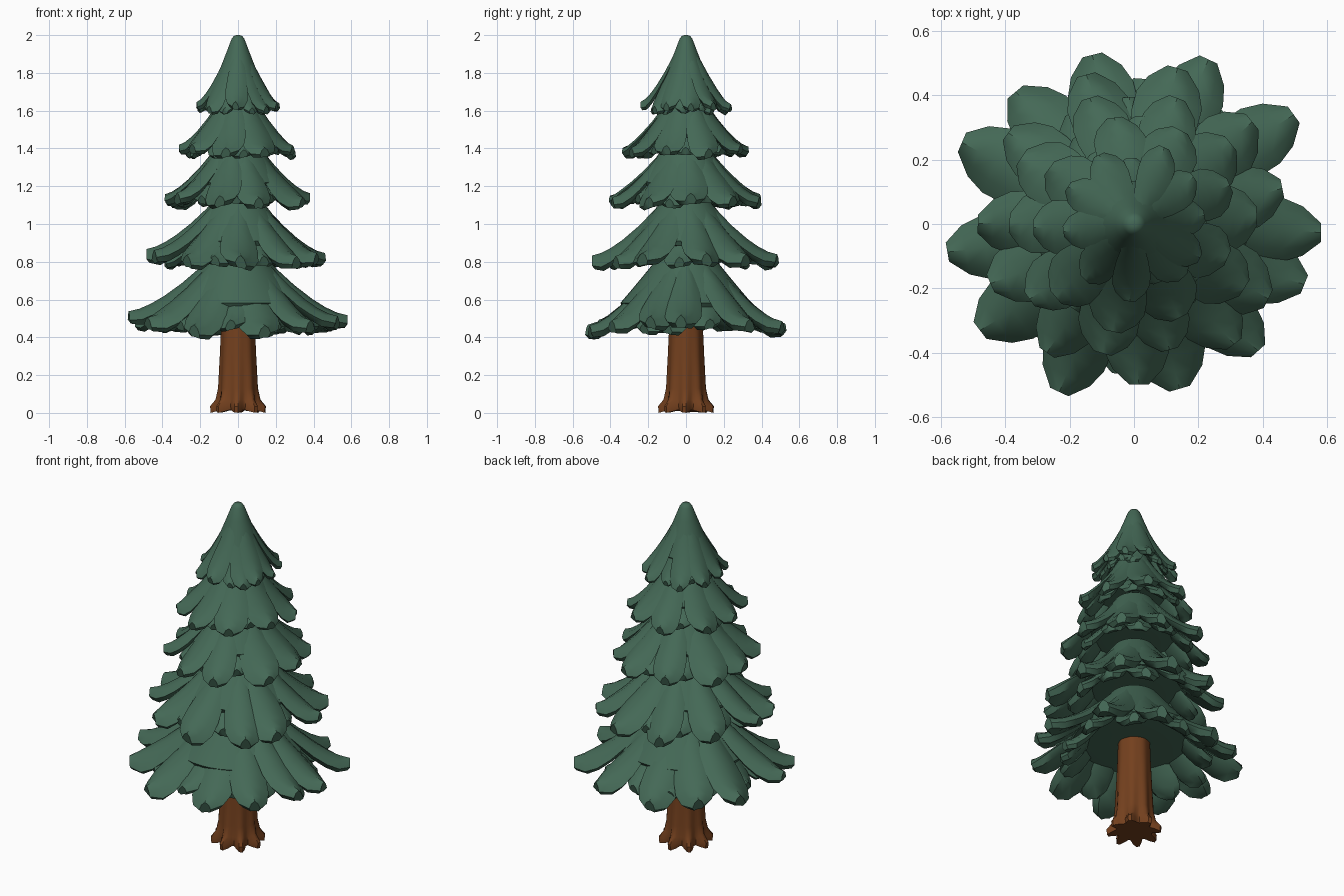
import bpy, bmesh, math, random
from math import sin, cos, pi, radians

if "Cube" in bpy.data.objects:
    bpy.data.objects.remove(bpy.data.objects["Cube"])

random.seed(4)


def material(name, rgb):
    m = bpy.data.materials.new(name)
    m.diffuse_color = (*rgb, 1)
    m.use_nodes = True
    m.node_tree.nodes["Principled BSDF"].inputs["Base Color"].default_value = m.diffuse_color
    return m


GREEN = material("needle green", (0.058, 0.14, 0.093))
BROWN = material("bark brown", (0.175, 0.052, 0.013))


def finish(name, bm, mat, angle):
    bmesh.ops.recalc_face_normals(bm, faces=bm.faces)
    me = bpy.data.meshes.new(name)
    bm.to_mesh(me)
    bm.free()
    me.materials.append(mat)
    ob = bpy.data.objects.new(name, me)
    bpy.context.collection.objects.link(ob)
    bpy.ops.object.select_all(action='DESELECT')
    ob.select_set(True)
    bpy.context.view_layer.objects.active = ob
    bpy.ops.object.shade_smooth_by_angle(angle=radians(angle))


def loft(bm, rings):
    """Skin closed rings of points and cap both ends."""
    vs = [[bm.verts.new(p) for p in ring] for ring in rings]
    n = len(vs[0])
    for a, b in zip(vs, vs[1:]):
        for i in range(n):
            j = (i + 1) % n
            bm.faces.new((a[i], a[j], b[j], b[i]))
    bm.faces.new(vs[0])
    bm.faces.new(vs[-1])


def branch(bm, ang, r0, R, ztop, ztip, power, half, thick):
    """One drooping, arched bough with a narrow blunt tip."""
    rings = []
    twist = random.uniform(-0.3, 0.3)
    skew = random.uniform(-0.25, 0.25)
    for t, w in ((0, .35), (.2, .6), (.4, .85), (.6, 1), (.75, 1), (.88, .78), (1, .3)):
        r = r0 + (R - r0) * t
        z = ztip + (ztop - ztip) * (1 - t) ** power
        hw = half * w
        th = thick * (.7 + .3 * t) * (.8 if t == 1 else 1)
        ring = []
        # arched top, then flatter underside
        for u, drop, under in ((-1, .7, 0), (-.6, .24, 0), (0, 0, 0), (.6, .24, 0), (1, .7, 0),
                               (.7, 1.05, 1), (0, 1, 1), (-.7, 1.05, 1)):
            s = u * hw
            rr = r - under * thick * .2 * t
            zz = z - drop * th + s * twist * t
            s += skew * half * t * t
            ring.append((rr * cos(ang) - s * sin(ang), rr * sin(ang) + s * cos(ang), zz))
        rings.append(ring)
    loft(bm, rings)


def tier(name, tips, r0, ztop, ztip, power, thick, tilt, width, cap=False):
    """tips: (angle in degrees, reach) for each long bough."""
    bm = bmesh.new()
    n = len(tips)
    R = sum(t[1] for t in tips) / n
    half = width * pi * R / n
    # skirt behind the boughs, closed below
    prof = []
    for t in (0, .12, .25, .38, .5):
        prof.append((r0 + (R - r0) * t, ztip + (ztop - ztip) * (1 - t) ** power - .015 - .11 * t * t))
    rb, zb = prof[-1]
    prof += [(rb * .95, zb - thick * .3), (rb * .6, zb - thick * .4), (.06, zb - thick * .35)]
    if cap:
        prof = [(.008, 2.0), (.022, 1.996), (.034, 1.98)] + prof[1:]
    loft(bm, [[(r * cos(2 * pi * i / 40), r * sin(2 * pi * i / 40), z) for i in range(40)]
              for r, z in prof])
    for i, (deg, reach) in enumerate(tips):
        a = radians(deg)
        branch(bm, a, r0 * .85, reach, ztop - (.02 if cap else 0),
               ztip + tilt * cos(2 * a) + random.uniform(-.015, .015), power,
               half * random.uniform(.93, 1.07), thick)
        # shorter bough tucked into the gap that follows
        nxt = tips[(i + 1) % n][0] + (360 if i == n - 1 else 0)
        b = radians((deg + nxt) / 2 + random.uniform(-3, 3))
        branch(bm, b, r0 * .85, reach * random.uniform(.72, .82), ztop - .025,
               ztip - .01 + random.uniform(-.015, .015), power, half * .9, thick * .8)
    finish(name, bm, GREEN, 45)


def spread(n, start, reach, squash):
    """Evenly spaced tips with slight irregularity, narrower along x."""
    return [(start + 360 * i / n + random.uniform(-4, 4),
             reach * random.uniform(.96, 1.03) * (1 - squash * cos(2 * radians(start + 360 * i / n))))
            for i in range(n)]


# Foliage tiers from bottom to top
tier("bottom_boughs", [(-1, .58), (36, .6), (65, .56), (104, .54), (130, .55), (157, .59), (190, .585),
                       (217, .58), (245, .57), (286, .53), (312, .55), (338, .56)],
     .13, .86, .495, 1.5, .08, .03, .7)
tier("lower_boughs", spread(11, 10, .487, 0), .11, 1.16, .84, 1.5, .08, .015, .72)
tier("middle_boughs", spread(10, 0, .405, .03), .10, 1.45, 1.155, 1.45, .07, 0, .74)
tier("upper_boughs", spread(9, 20, .326, .05), .075, 1.71, 1.41, 1.45, .062, 0, .76)
tier("crown_boughs", [(10, .22), (36, .235), (66, .255), (115, .24), (148, .235), (188, .22),
                      (225, .23), (268, .24), (312, .225), (335, .23)],
     .035, 1.99, 1.635, 1.42, .05, 0, .8, cap=True)

# Trunk with lobed root flare
bm = bmesh.new()
rings = []
for z, r, lobe in ((.008, .12, .22), (.035, .125, .2), (.07, .109, .1), (.13, .101, .05),
                   (.3, .094, .03), (.45, .088, .02), (.75, .08, 0)):
    ring = []
    for i in range(48):
        a = 2 * pi * i / 48
        wave = cos(8 * a + .4)
        k = r * (1 + lobe * wave)
        ring.append((k * cos(a), k * sin(a), z - (.008 * wave if z < .01 else 0)))
    rings.append(ring)
loft(bm, rings)
finish("trunk", bm, BROWN, 40)
